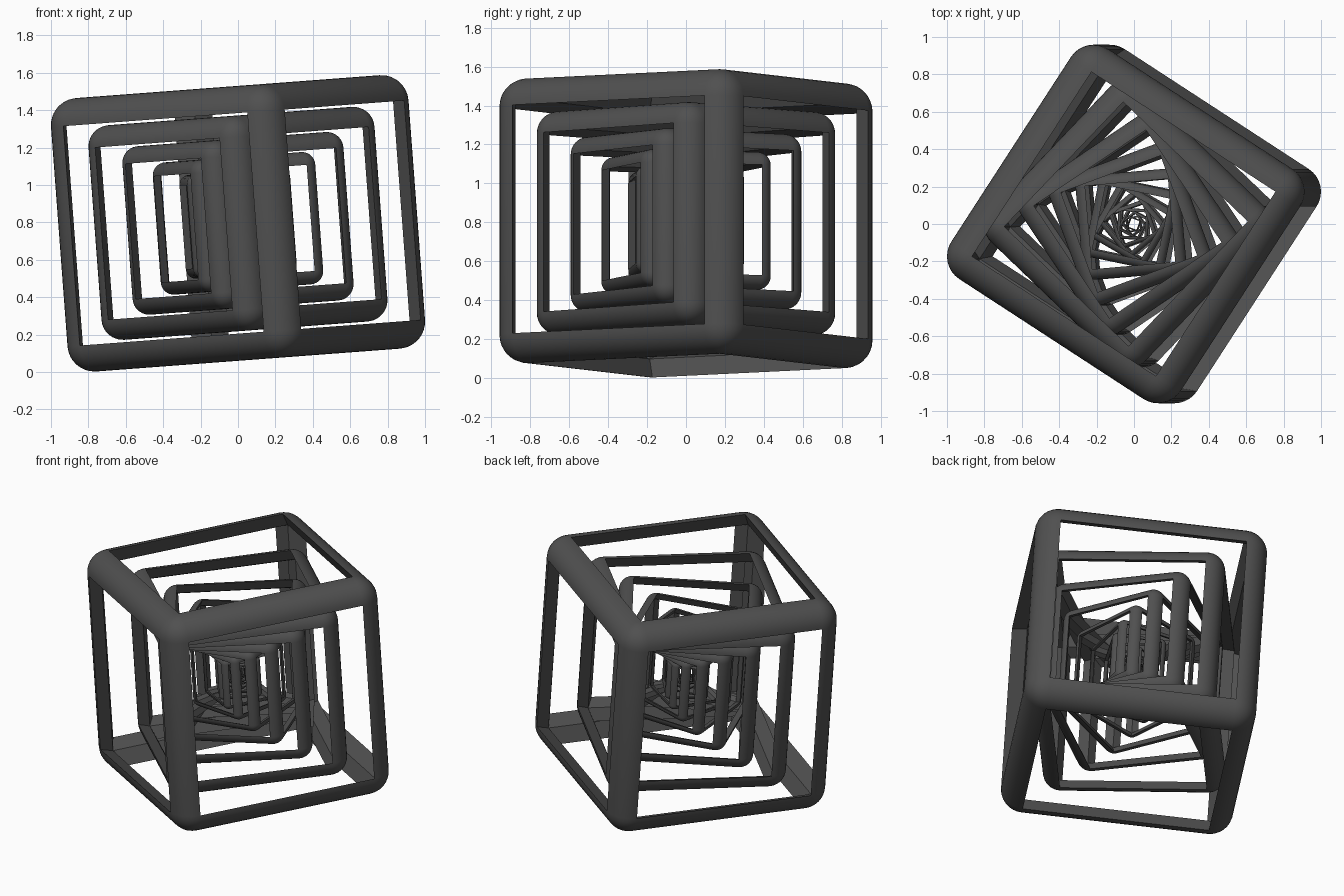
import bpy, bmesh
from math import radians
from mathutils import Matrix, Vector

if "Cube" in bpy.data.objects:
    bpy.data.objects.remove(bpy.data.objects["Cube"])

HALF = 0.733      # half size of the outer cube
ROUND = 0.145     # edge rounding, also sets the window border
DEPTH = 0.10      # inner ridge depth of each bar
SHRINK = 0.785
COUNT = 14
TILT = radians(-4.3)

dark = bpy.data.materials.new("dark_grey")
dark.diffuse_color = (0.08, 0.08, 0.08, 1)
dark.use_nodes = True
dark.node_tree.nodes["Principled BSDF"].inputs["Base Color"].default_value = dark.diffuse_color


def frame_mesh():
    bm = bmesh.new()
    bmesh.ops.create_cube(bm, size=2 * HALF)
    # Round outer edges and corners
    bmesh.ops.bevel(bm, geom=bm.edges[:], offset=ROUND, offset_type='OFFSET',
                    segments=8, profile=0.5, affect='EDGES')
    # The six big flat faces become windows
    windows = sorted(bm.faces, key=lambda f: -f.calc_area())[:6]
    inner = HALF - DEPTH
    ridge = {}

    def ridge_vert(co):
        key = tuple(1 if c > 0 else -1 for c in co)
        if key not in ridge:
            ridge[key] = bm.verts.new(Vector(key) * inner)
        return ridge[key]

    loops = [list(f.verts) for f in windows]
    bmesh.ops.delete(bm, geom=windows, context='FACES_ONLY')
    # Sloped inner sides of the bars, meeting at a ridge
    for vs in loops:
        for a, b in zip(vs, vs[1:] + vs[:1]):
            bm.faces.new((a, b, ridge_vert(b.co), ridge_vert(a.co)))
    bmesh.ops.recalc_face_normals(bm, faces=bm.faces[:])
    me = bpy.data.meshes.new("cube_frame")
    bm.to_mesh(me)
    bm.free()
    me.materials.append(dark)
    return me


# Nested frames, each smaller and twisted about the tilted axis
mesh = frame_mesh()
base = Matrix.Translation((0, 0, 0.795)) @ Matrix.Rotation(TILT, 4, 'Y')
for i in range(COUNT):
    ob = bpy.data.objects.new(f"nested_cube_frame_{i + 1}", mesh)
    bpy.context.collection.objects.link(ob)
    turn = radians(12 - 45 - 10 * i - 0.75 * i * i)
    ob.matrix_world = base @ Matrix.Rotation(turn, 4, 'Z') @ Matrix.Scale(SHRINK ** i, 4)

# Smooth rounded sides, crisp window edges (mesh is shared)
bpy.context.view_layer.objects.active = ob
ob.select_set(True)
bpy.ops.object.shade_smooth_by_angle(angle=radians(30))
